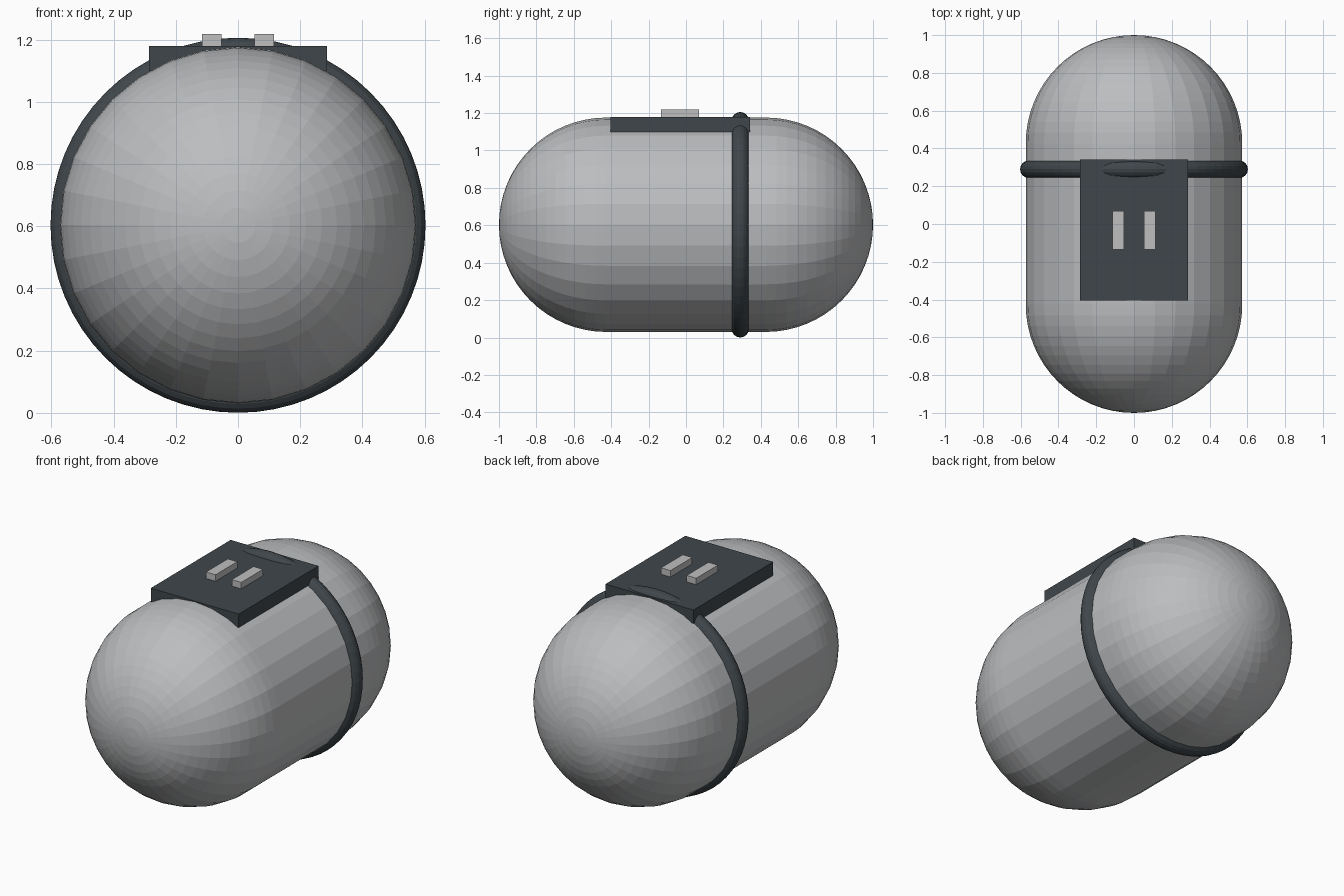
import bpy, bmesh, math
from mathutils import Matrix, Vector

cube = bpy.data.objects.get("Cube")
if cube:
    bpy.data.objects.remove(cube, do_unlink=True)

RADIUS, CENTRE_Z, HALF_LENGTH = 0.573, 0.603, 1.0
RING_Y, TUBE = 0.29, 0.046


def material(name, rgb):
    mat = bpy.data.materials.new(name)
    mat.use_nodes = True
    mat.diffuse_color = (*rgb, 1)
    mat.node_tree.nodes["Principled BSDF"].inputs["Base Color"].default_value = (*rgb, 1)
    return mat


light_grey = material("light grey", (0.5, 0.51, 0.52))
charcoal = material("charcoal", (0.05, 0.062, 0.07))
pale_grey = material("pale grey", (0.52, 0.52, 0.52))


def add_object(name, bm, mat):
    mesh = bpy.data.meshes.new(name)
    bm.to_mesh(mesh)
    bm.free()
    mesh.materials.append(mat)
    obj = bpy.data.objects.new(name, mesh)
    bpy.context.collection.objects.link(obj)
    return obj


def box(name, low, high, mat):
    low, high = Vector(low), Vector(high)
    bm = bmesh.new()
    bmesh.ops.create_cube(bm, size=1, matrix=Matrix.Translation((low + high) / 2)
                          @ Matrix.Diagonal((*(high - low), 1)))
    return add_object(name, bm, mat)


# Capsule body: a sphere cut at its equator and stretched along y
bm = bmesh.new()
bmesh.ops.create_uvsphere(bm, u_segments=32, v_segments=32, radius=RADIUS,
                          matrix=Matrix.Rotation(math.pi / 2, 4, "X"))
equator = [e for e in bm.edges if all(abs(v.co.y) < 1e-4 for v in e.verts)]
bmesh.ops.split_edges(bm, edges=equator)
for v in bm.verts:
    side = sum(f.calc_center_median().y for f in v.link_faces)
    v.co.y += math.copysign(HALF_LENGTH - RADIUS, side)
rim = [e for e in bm.edges if e.is_boundary]
bmesh.ops.bridge_loops(bm, edges=rim)
bmesh.ops.recalc_face_normals(bm, faces=bm.faces)
bmesh.ops.translate(bm, verts=bm.verts, vec=(0, 0, CENTRE_Z))
add_object("capsule_body", bm, light_grey)

# Band around the body
bpy.ops.mesh.primitive_torus_add(location=(0, RING_Y, CENTRE_Z), rotation=(math.pi / 2, 0, 0),
                                 major_radius=CENTRE_Z - TUBE, minor_radius=TUBE,
                                 major_segments=64, minor_segments=16)
ring = bpy.context.object
ring.name = "band_ring"
ring.data.materials.append(charcoal)

# Top plate with two raised bars
box("top_plate", (-0.287, -0.404, 1.1), (0.287, 0.341, 1.18), charcoal)
for name, x in (("left_bar", 0.084), ("right_bar", -0.084)):
    box(name, (x - 0.031, -0.134, 1.16), (x + 0.031, 0.069, 1.218), pale_grey)
